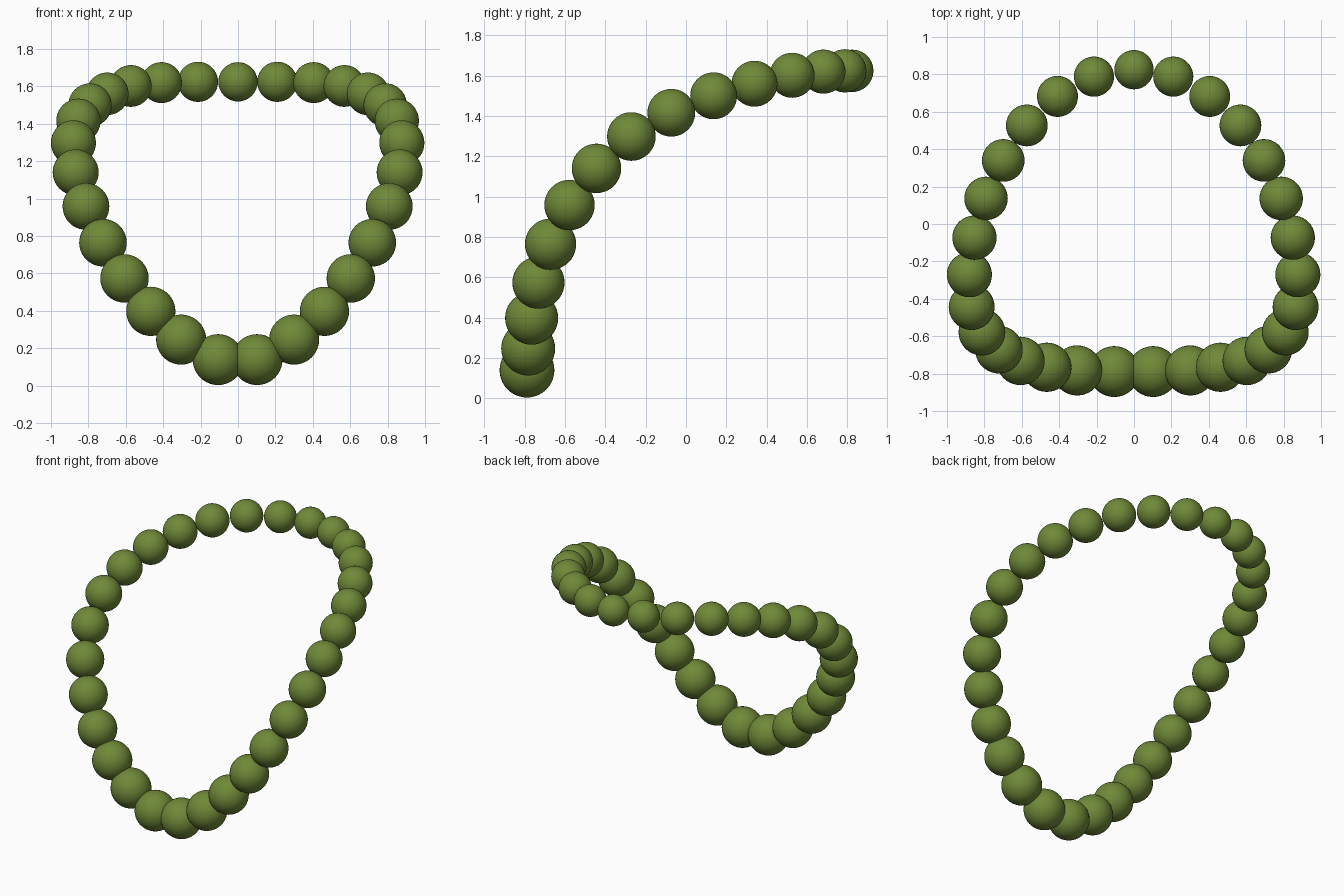
import bpy

if "Cube" in bpy.data.objects:
    bpy.data.objects.remove(bpy.data.objects["Cube"])

# Half of the strand, from the single back bead round to the front: x, y, z
half_path = [
    (0.000, 0.825, 1.624), (0.212, 0.788, 1.624), (0.407, 0.682, 1.620),
    (0.571, 0.527, 1.602), (0.697, 0.340, 1.560), (0.789, 0.137, 1.500),
    (0.851, -0.073, 1.416), (0.878, -0.271, 1.298), (0.866, -0.444, 1.140),
    (0.811, -0.578, 0.958), (0.720, -0.672, 0.764), (0.605, -0.732, 0.573),
    (0.464, -0.766, 0.397), (0.302, -0.783, 0.246), (0.104, -0.789, 0.139),
]
R_BACK, R_FRONT = 0.105, 0.136   # beads grow toward the low front

# Olive bead material
mat = bpy.data.materials.new("olive")
mat.diffuse_color = (0.16, 0.25, 0.04, 1)
mat.use_nodes = True
mat.node_tree.nodes["Principled BSDF"].inputs["Base Color"].default_value = mat.diffuse_color

# One shared bead mesh
bpy.ops.mesh.primitive_uv_sphere_add(segments=40, ring_count=20, radius=1)
master = bpy.context.object
bpy.ops.object.shade_smooth()
mesh = master.data
mesh.name = "bead"
mesh.materials.append(mat)
bpy.data.objects.remove(master)


def add_bead(name, loc, radius):
    bead = bpy.data.objects.new(name, mesh)
    bead.location = loc
    bead.scale = (radius,) * 3
    bpy.context.collection.objects.link(bead)


# Beads mirrored left and right of the centre bead
for i, (x, y, z) in enumerate(half_path):
    r = R_BACK + (R_FRONT - R_BACK) * i / (len(half_path) - 1)
    if i == 0:
        add_bead("bead_back", (x, y, z), r)
        continue
    for side, sign in (("right", 1), ("left", -1)):
        add_bead(f"bead_{side}_{i:02d}", (sign * x - 0.002, y, z), r)
